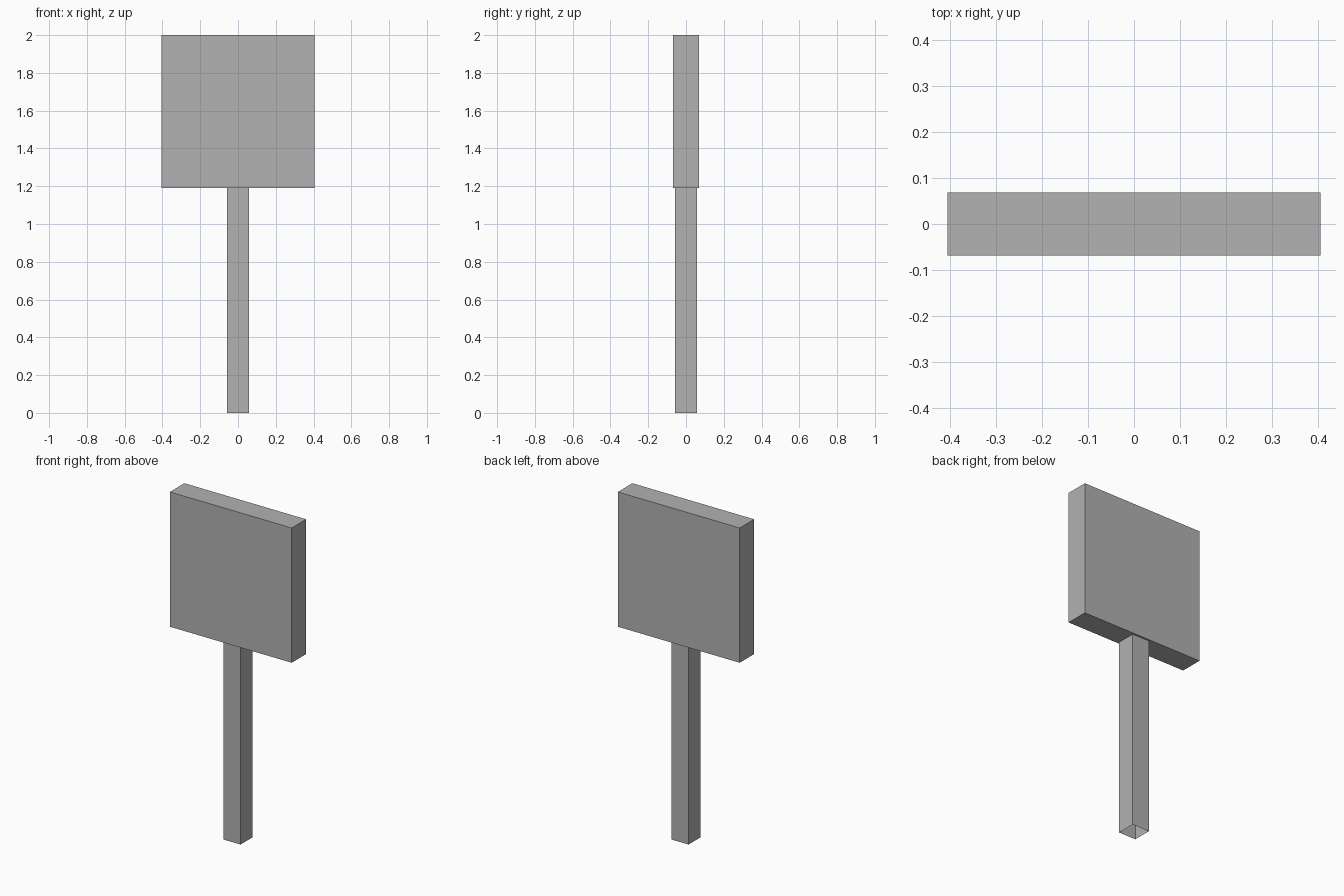
import bpy
import bmesh
from mathutils import Matrix, Vector

cube = bpy.data.objects.get("Cube")
if cube:
    bpy.data.objects.remove(cube, do_unlink=True)

GREY = (0.445, 0.445, 0.445, 1.0)
grey = bpy.data.materials.new("plain grey")
grey.use_nodes = True
grey.diffuse_color = GREY
grey.node_tree.nodes["Principled BSDF"].inputs["Base Color"].default_value = GREY


def box(name, width, depth, bottom, top, open_bottom=False):
    """Upright box centred on the z axis, optionally without a bottom face."""
    bm = bmesh.new()
    size = Vector((width, depth, top - bottom))
    centre = Vector((0, 0, (top + bottom) / 2))
    bmesh.ops.create_cube(bm, size=1, matrix=Matrix.LocRotScale(centre, None, size))
    if open_bottom:
        bm.normal_update()
        floor = [f for f in bm.faces if f.normal.z < -0.5]
        bmesh.ops.delete(bm, geom=floor, context="FACES_ONLY")
    mesh = bpy.data.meshes.new(name)
    bm.to_mesh(mesh)
    bm.free()
    mesh.materials.append(grey)
    obj = bpy.data.objects.new(name, mesh)
    bpy.context.collection.objects.link(obj)
    return obj


# Square sign board
board_bottom = 1.19
box("sign_board", 0.81, 0.137, board_bottom, 2.0)

# Hollow post, open at the foot, meeting the underside of the board
box("post", 0.114, 0.114, 0.0, board_bottom, open_bottom=True)
